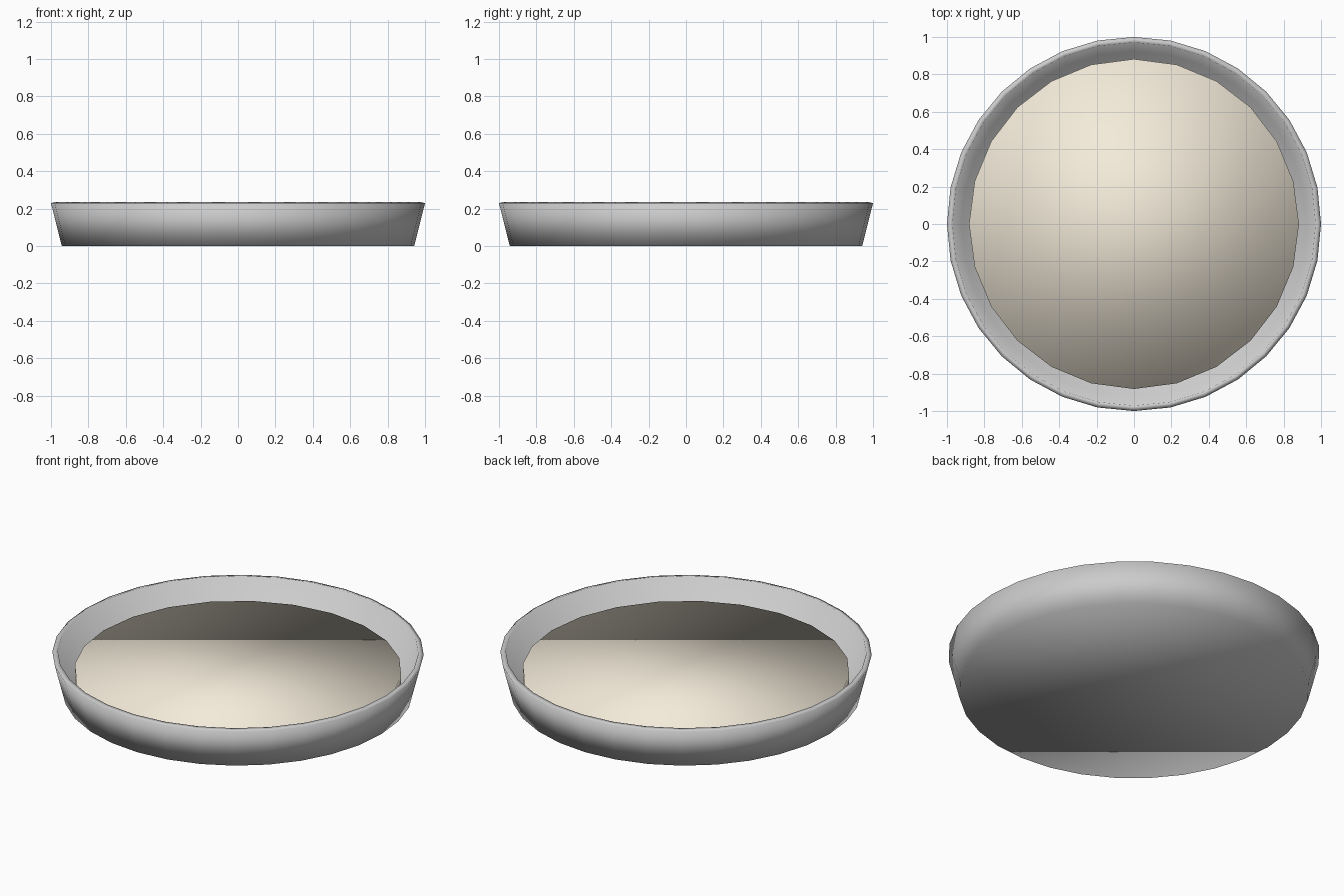
import bpy

if "Cube" in bpy.data.objects:
    bpy.data.objects.remove(bpy.data.objects["Cube"])


def smooth(obj):
    for p in obj.data.polygons:
        p.use_smooth = True


# Flared open dish with a thin wall
R, BASE_R, H, WALL = 1.0, 0.942, 0.229, 0.03
bpy.ops.mesh.primitive_cone_add(vertices=32, radius1=BASE_R, radius2=R, depth=H,
                                end_fill_type='NGON', location=(0, 0, H / 2))
dish = bpy.context.object
dish.name = "pie_dish"
import bmesh
bm = bmesh.new()
bm.from_mesh(dish.data)
top = [f for f in bm.faces if f.normal.z > 0.9]
bmesh.ops.delete(bm, geom=top, context='FACES_ONLY')
bm.to_mesh(dish.data)
bm.free()
smooth(dish)
shell = dish.modifiers.new("wall", 'SOLIDIFY')
shell.thickness = WALL
shell.offset = -1

# Filling disc inside the dish
FILL_TOP, FILL_BOTTOM = 0.13, 0.025
bpy.ops.mesh.primitive_cylinder_add(vertices=24, radius=0.882,
                                    depth=FILL_TOP - FILL_BOTTOM,
                                    location=(0, 0, (FILL_TOP + FILL_BOTTOM) / 2))
filling = bpy.context.object
filling.name = "filling"
smooth(filling)
mat = bpy.data.materials.new("pale_dough")
mat.diffuse_color = (0.9, 0.83, 0.7, 1)
mat.use_nodes = True
mat.node_tree.nodes["Principled BSDF"].inputs["Base Color"].default_value = mat.diffuse_color
filling.data.materials.append(mat)
